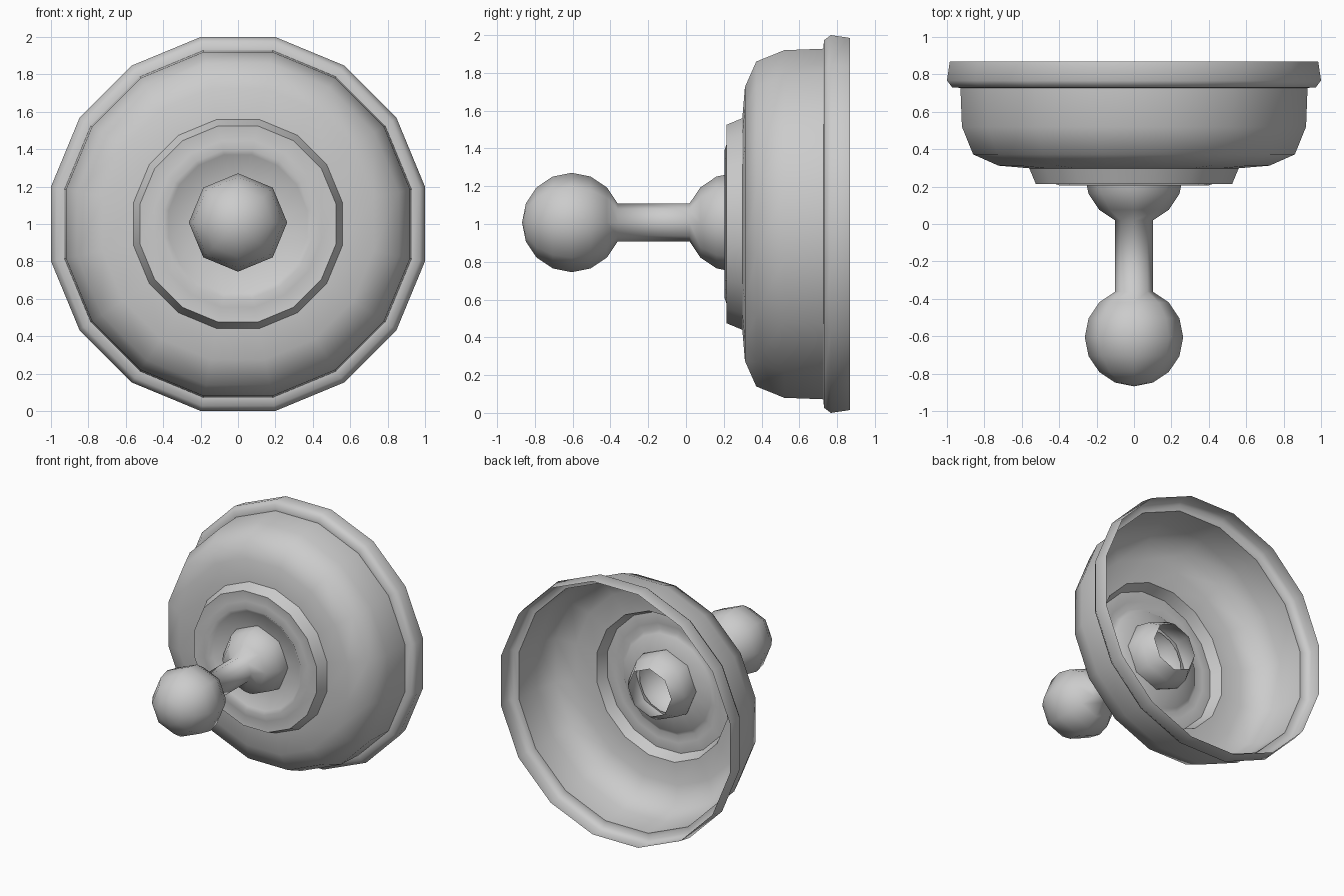
import bpy, bmesh
from math import pi, sin, cos, radians

if "Cube" in bpy.data.objects:
    bpy.data.objects.remove(bpy.data.objects["Cube"])


def lathe(name, profile, sides, offset, z, cap_start=False):
    """Revolve (y, radius) points about the y axis at height z."""
    bm = bmesh.new()
    rings = []
    for y, r in profile:
        if r < 1e-5:
            rings.append([bm.verts.new((0, y, z))] * sides)
            continue
        angles = [offset + 2 * pi * i / sides for i in range(sides)]
        rings.append([bm.verts.new((r * sin(a), y, z + r * cos(a))) for a in angles])
    for a, b in zip(rings, rings[1:]):
        for i in range(sides):
            j = (i + 1) % sides
            corners = list(dict.fromkeys((a[i], a[j], b[j], b[i])))
            bm.faces.new(corners)
    bmesh.ops.recalc_face_normals(bm, faces=bm.faces)
    mesh = bpy.data.meshes.new(name)
    bm.to_mesh(mesh)
    bm.free()
    obj = bpy.data.objects.new(name, mesh)
    bpy.context.collection.objects.link(obj)
    bpy.ops.object.select_all(action='DESELECT')
    obj.select_set(True)
    bpy.context.view_layer.objects.active = obj
    bpy.ops.object.shade_smooth_by_angle(angle=radians(60))
    return obj


# Bell gong: thin open shell, 16 sides, flats at the top (radii given to the flats)
gong_profile = [(0.868, 0.985), (0.767, 1.0), (0.73, 0.972), (0.728, 0.928),
                (0.52, 0.92), (0.372, 0.86), (0.312, 0.725), (0.298, 0.56),
                (0.214, 0.525), (0.222, 0.445), (0.205, 0.395), (0.225, 0.37),
                (0.25, 0.22)]
flat = cos(pi / 16)
lathe("bell_gong", [(y, r / flat) for y, r in gong_profile], 16, pi / 16, 1.0)

# Clapper: striker ball, rod, and an inner ball left open at the back
R, BALL_Y, HUB_Y = 0.263, -0.605, 0.262
step = pi / 8
ball = [(BALL_Y - R * cos(i * step), R * sin(i * step)) for i in range(8)]
hub = [(HUB_Y - R * cos(i * step), R * sin(i * step)) for i in range(1, 7)]
lathe("clapper", ball + hub, 8, 0, 1.008)
